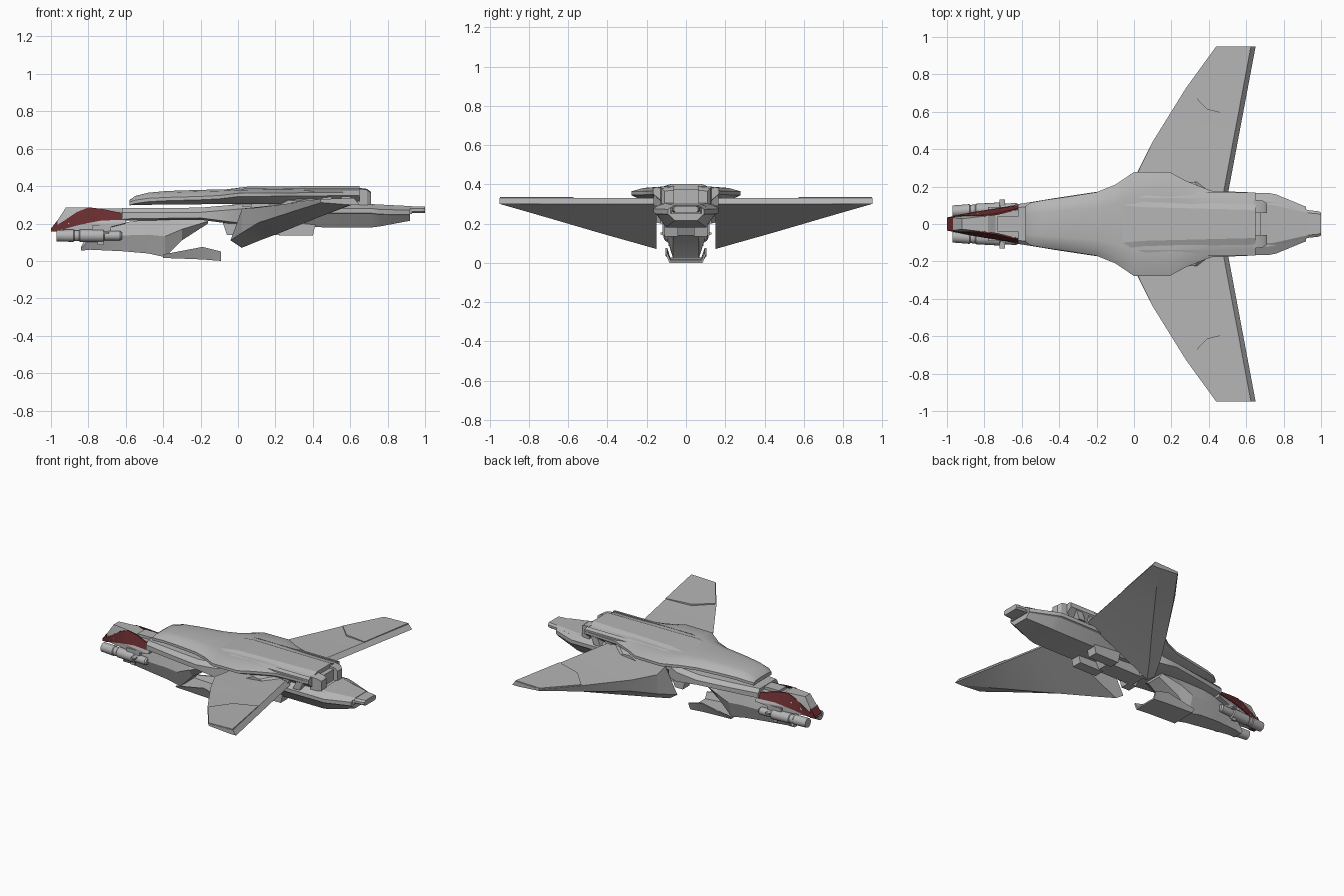
import bpy, bmesh, math

def material(name, rgb):
    m = bpy.data.materials.new(name)
    m.diffuse_color = (*rgb, 1)
    return m

GREY = material("hull grey", (0.46, 0.46, 0.46))
RED = material("dark red", (0.14, 0.025, 0.028))

def finish(name, bm, mat, angle=30):
    bmesh.ops.recalc_face_normals(bm, faces=bm.faces)
    me = bpy.data.meshes.new(name)
    bm.to_mesh(me)
    bm.free()
    me.materials.append(mat)
    ob = bpy.data.objects.new(name, me)
    bpy.context.collection.objects.link(ob)
    bpy.ops.object.select_all(action='DESELECT')
    ob.select_set(True)
    bpy.context.view_layer.objects.active = ob
    bpy.ops.object.shade_smooth_by_angle(angle=math.radians(angle))
    return ob

def skin(name, rings, mat=GREY, both_sides=False, angle=30):
    """Skin closed rings of 3D points, optionally repeated on the -y side."""
    bm = bmesh.new()
    for s in ((1, -1) if both_sides else (1,)):
        vs = [[bm.verts.new((x, s * y, z)) for x, y, z in r] for r in rings]
        n = len(vs[0])
        for a, b in zip(vs, vs[1:]):
            for i in range(n):
                j = (i + 1) % n
                bm.faces.new((a[i], a[j], b[j], b[i]))
        bm.faces.new(vs[0])
        bm.faces.new(vs[-1])
    return finish(name, bm, mat, angle)

def sym(x, half):
    """Complete a half section, listed top to bottom, across y = 0."""
    return [(x, y, z) for y, z in half] + [(x, -y, z) for y, z in reversed(half)]

def block(name, x0, x1, y0, y1, z0, z1, both=False, cut=0.0):
    """Box with its ends sloped inward by cut at the bottom."""
    top = [(x0, y0, z1), (x1, y0, z1), (x1, y1, z1), (x0, y1, z1)]
    low = [(x0 + cut, y0, z0), (x1 - cut, y0, z0), (x1 - cut, y1, z0), (x0 + cut, y1, z0)]
    return skin(name, [top, low], GREY, both)

# upper hull: x, half width, top, rim, bottom
hull = [(-.58, .095, .325, .315, .30), (-.55, .115, .347, .325, .30), (-.48, .128, .365, .335, .30),
        (-.38, .142, .374, .34, .302), (-.2, .17, .38, .345, .303), (-.1, .21, .382, .35, .305),
        (0, .278, .385, .362, .305), (.19, .278, .387, .364, .305), (.28, .23, .388, .364, .305),
        (.41, .178, .389, .366, .305), (.65, .168, .389, .368, .31)]
skin("upper_hull", [sym(x, [(.5 * w, t), (.78 * w, t - .25 * (t - r)), (w, r), (w, r - .018),
                            (.7 * w, b), (.3 * w, b)]) for x, w, t, r, b in hull])

# raised spine and the block that closes it
skin("spine", [sym(x, [(a, t), (b, .375), (b, .36)]) for x, a, b, t in
               [(-.07, .10, .155, .382), (.05, .09, .145, .397), (.65, .075, .135, .402)]], angle=12)
skin("spine_side_rail", [[(x, .14, z), (x, y, z - .008), (x, y, .35), (x, .14, .35)] for x, y, z in
                         [(-.06, .152, .379), (.06, .172, .388), (.65, .168, .388)]], both_sides=True)
for_end = [(.64, .13, .392), (.69, .125, .385), (.71, .11, .37)]
skin("spine_end", [[(x, .06, z), (x, y, z - .005), (x, y, .30), (x, .06, .30)]
                   for x, y, z in for_end], both_sides=True)
block("spine_vent", .6, .68, -.065, .065, .30, .375)

# ribs under the rim of the hull
for i, x in enumerate((.05, .19, .27, .36, .46, .56)):
    skin("hull_rib_%d" % (i + 1), [[(x, .10, .355), (x + .05, .10, .355), (x + .02, .10, .29), (x - .03, .10, .29)],
                                   [(x, .165, .355), (x + .05, .165, .355), (x + .02, .165, .29),
                                    (x - .03, .165, .29)]], both_sides=True)

# rear fuselage: x, half width, top, shoulder, bottom
rear = [(-.03, .13, .305, .28, .21), (.3, .155, .31, .28, .185), (.45, .166, .31, .28, .18),
        (.72, .166, .30, .28, .18), (.76, .158, .294, .275, .185), (.92, .092, .29, .272, .215)]
skin("rear_fuselage", [sym(x, [(.72 * w, t), (w, s), (w, s - .025), (.92 * w, s - .03),
                               (.62 * w, b)]) for x, w, t, s, b in rear], angle=15)
skin("tail_deck", [sym(x, [(w * .8, t), (w, t - .012), (w, .25)]) for x, w, t in
                   [(.70, .13, .305), (.75, .125, .302), (.93, .075, .293)]], angle=15)
skin("tail_tip", [sym(x, [(w * .8, .29), (w, .28), (w, .265), (w * .8, .255)]) for x, w in
                  [(.88, .08), (.985, .068), (1.0, .062)]], angle=15)
block("belly_block", .2, .42, .04, .11, .135, .22, True, .02)
block("belly_keel", -.08, .3, -.06, .06, .14, .23, False, .05)

# wings: y, then x/z of leading edge, lower lip, under ridge; trailing edge is a straight line
stations = [(.15, .05, .28, -.04, .11, .02, .07), (.28, .022, .28, .02, .15, .11, .107),
            (.44, .10, .285, .11, .205, .23, .152), (.73, .28, .308, .295, .265, .44, .237),
            (.95, .44, .325, .445, .312, .60, .30)]
def trail(y):
    return .475 + (y - .15) * .188
skin("wings", [[(lx, y, lz), (trail(y), y, .33), (trail(y) + .025, y, .30),
                (rx, y, rz), (px, y, pz)] for y, lx, lz, px, pz, rx, rz in stations],
     both_sides=True, angle=25)

# slightly raised outer wing panels
panel = [(.283, .725, .309), (.39, .613, .319), (.555, .572, .330), (.623, .948, .332), (.442, .948, .327)]
skin("wing_outer_panels", [[(x, y, z - .006) for x, y, z in panel],
                           [(x, y, z + .004) for x, y, z in panel]], both_sides=True, angle=10)
# fairings where the wings meet the hull
skin("wing_root_fairing", [[(.2, y, .30), (.27, y, .35), (.44, y, .345), (.48, y, .30)] if y < .18 else
                           [(.22, y, .30), (.27, y, .325), (.32, y, .32), (.36, y, .30)]
                           for y in (.12, .225)], both_sides=True)

# neck joining the nose to the main hull
neck = [(-.62, .106, .283, .215), (-.4, .142, .283, .218), (-.2, .172, .285, .22),
        (-.05, .17, .298, .20), (.04, .13, .305, .19)]
skin("neck", [sym(x, [(.82 * w, t), (w, t - .025), (w, b + .01), (.7 * w, b)]) for x, w, t, b in neck])
block("neck_bracket", -.09, .03, .05, .12, .14, .23, True, .03)

# nose, with walls that lean inward above z = 0.2
def nose_w(x):
    return .03 + .2 * (x + 1)
nose = [(-1, .17, .158), (-.96, .225, .163), (-.92, .286, .163), (-.78, .285, .16), (-.74, .262, .165),
        (-.6, .262, .20)]
def wall(x, z):
    return nose_w(x) * (1 - .4 * min(1, max(0, (z - .2) / .085)))
skin("nose", [sym(x, [(wall(x, t), t), (nose_w(x), min(.2, t - .004)), (nose_w(x), b + .002),
                      (.7 * nose_w(x), b)]) for x, t, b in nose], angle=15)
block("nose_hatch", -.73, -.57, -.04, .04, .25, .28)

# red side plates following the nose walls
strip = [(-1, .157, .172), (-.93, .17, .215), (-.86, .19, .262), (-.8, .203, .286),
         (-.73, .216, .279), (-.61, .22, .253)]
skin("red_side_plates", [[(x, wall(x, z) + o, z) for z, o in
                          ((lo, -.004), (lo, .005), (hi, .005), (hi, -.004))] for x, lo, hi in strip],
     RED, both_sides=True)
skin("red_nose_tip", [sym(x, [(w, t), (w, .158)]) for x, w, t in
                      [(-1.0, .033, .174), (-.985, .036, .192), (-.965, .04, .218)]], RED)

# lower jaw: x, half width, top, bottom
jaw = [(-.84, .045, .075, .055), (-.79, .058, .165, .06), (-.62, .088, .205, .052),
       (-.48, .10, .222, .04), (-.39, .10, .222, .02), (-.3, .10, .218, .11), (-.16, .08, .222, .20)]
skin("lower_jaw", [sym(x, [(.8 * w, t), (w, .55 * t + .45 * b), (.65 * w, b)]) for x, w, t, b in jaw], angle=15)

# open chin scoop: x, side height, floor height
scoop = [(-.40, .035, .016), (-.19, .075, .008), (-.09, .05, 0)]
skin("chin_scoop", [[(x, .105, h), (x, .085, f), (x, -.085, f), (x, -.105, h),
                     (x, -.095, h), (x, -.078, f + .01), (x, .078, f + .01), (x, .095, h)]
                    for x, h, f in scoop])

# cannons beside the nose, as stepped turned bodies: x, radius
barrel = [(-.97, .02), (-.97, .031), (-.88, .033), (-.875, .029), (-.85, .029), (-.845, .033),
          (-.72, .033), (-.715, .025), (-.63, .025), (-.62, .018)]
skin("cannons", [[(x, .068 + .02 * (x + .97) / .35 + r * math.cos(a), .135 + r * math.sin(a))
                  for a in (k * math.tau / 16 for k in range(16))] for x, r in barrel], both_sides=True)
# small fins on the cannons
block("cannon_fin", -.72, -.69, .08, .13, .145, .155, True)
block("cannon_mount", -.78, -.68, .04, .09, .14, .19, True)
block("cannon_foot", -.75, -.72, .08, .09, .085, .13, True)
